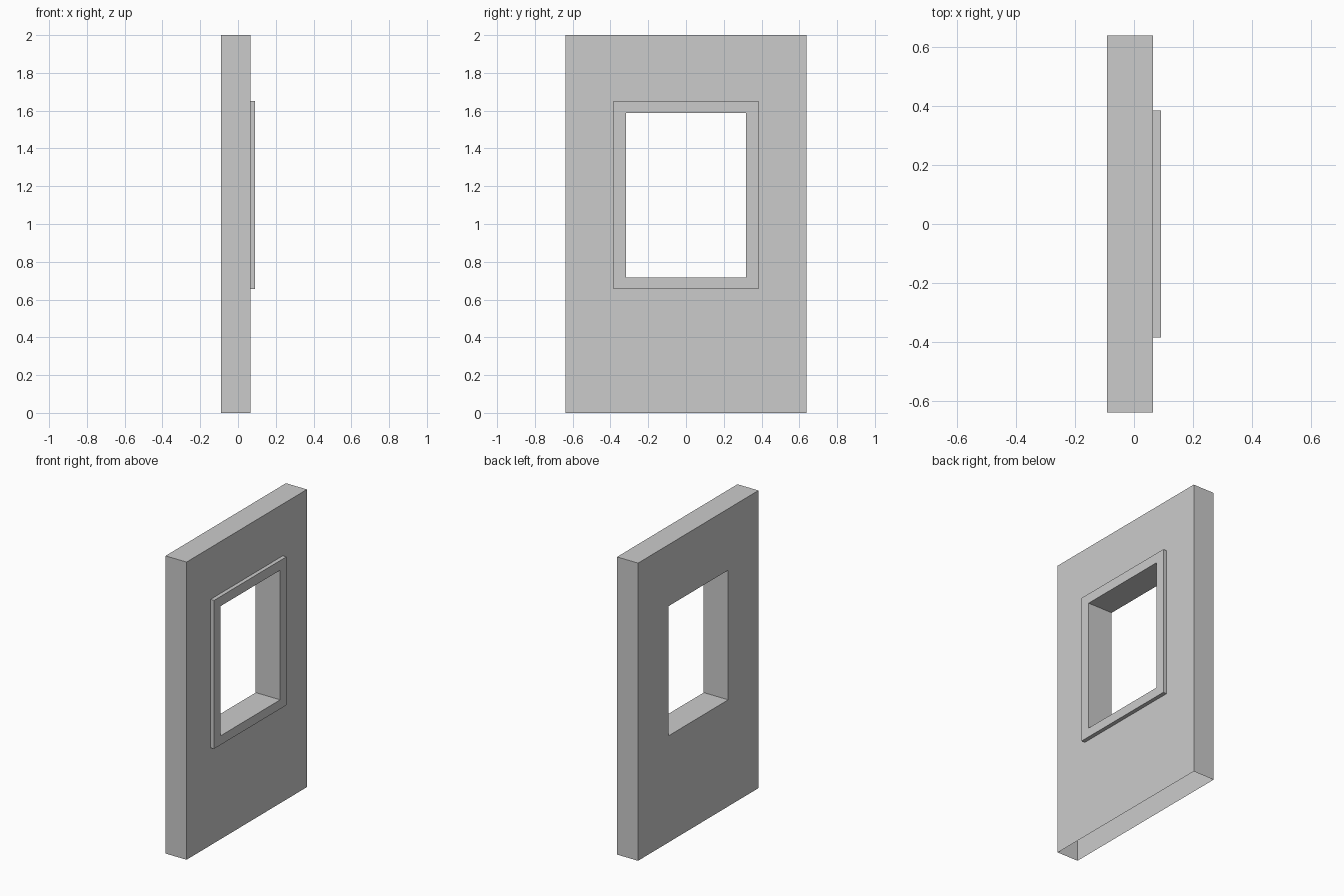
import bpy

if "Cube" in bpy.data.objects:
    bpy.data.objects.remove(bpy.data.objects["Cube"])

# Depth planes of the panel: back, front, and face of the raised trim
BACK, FRONT, TRIM = -0.091, 0.065, 0.091


def rect(x, half, z0, z1):
    """Rectangular loop in the plane x, bottom edge first."""
    return [(x, -half, z0), (x, half, z0), (x, half, z1), (x, -half, z1)]


def outer(x):
    return rect(x, 0.639, 0.0, 2.0)


def trim(x):
    return rect(x, 0.384, 0.655, 1.652)


def opening(x):
    return rect(x, 0.318, 0.716, 1.587)


def bridge(name, loops, skip=()):
    """Join successive loops with quads; skip holds (loop, side) left open."""
    verts = [v for loop in loops for v in loop]
    faces = []
    for k in range(len(loops) - 1):
        for i in range(4):
            if (k, i) not in skip:
                j = (i + 1) % 4
                faces.append((4*k + i, 4*k + j, 4*k + 4 + j, 4*k + 4 + i))
    mesh = bpy.data.meshes.new(name)
    mesh.from_pydata(verts, [], faces)
    mesh.update()
    obj = bpy.data.objects.new(name, mesh)
    bpy.context.collection.objects.link(obj)
    return obj


# Wall shell: back, edges and front, with the underside left open
bridge("wall_panel", [opening(BACK), outer(BACK), outer(FRONT), trim(FRONT)],
       skip={(1, 0)})

# Raised window trim together with the reveal running through the wall
bridge("window_frame", [trim(FRONT), trim(TRIM), opening(TRIM), opening(BACK)])
